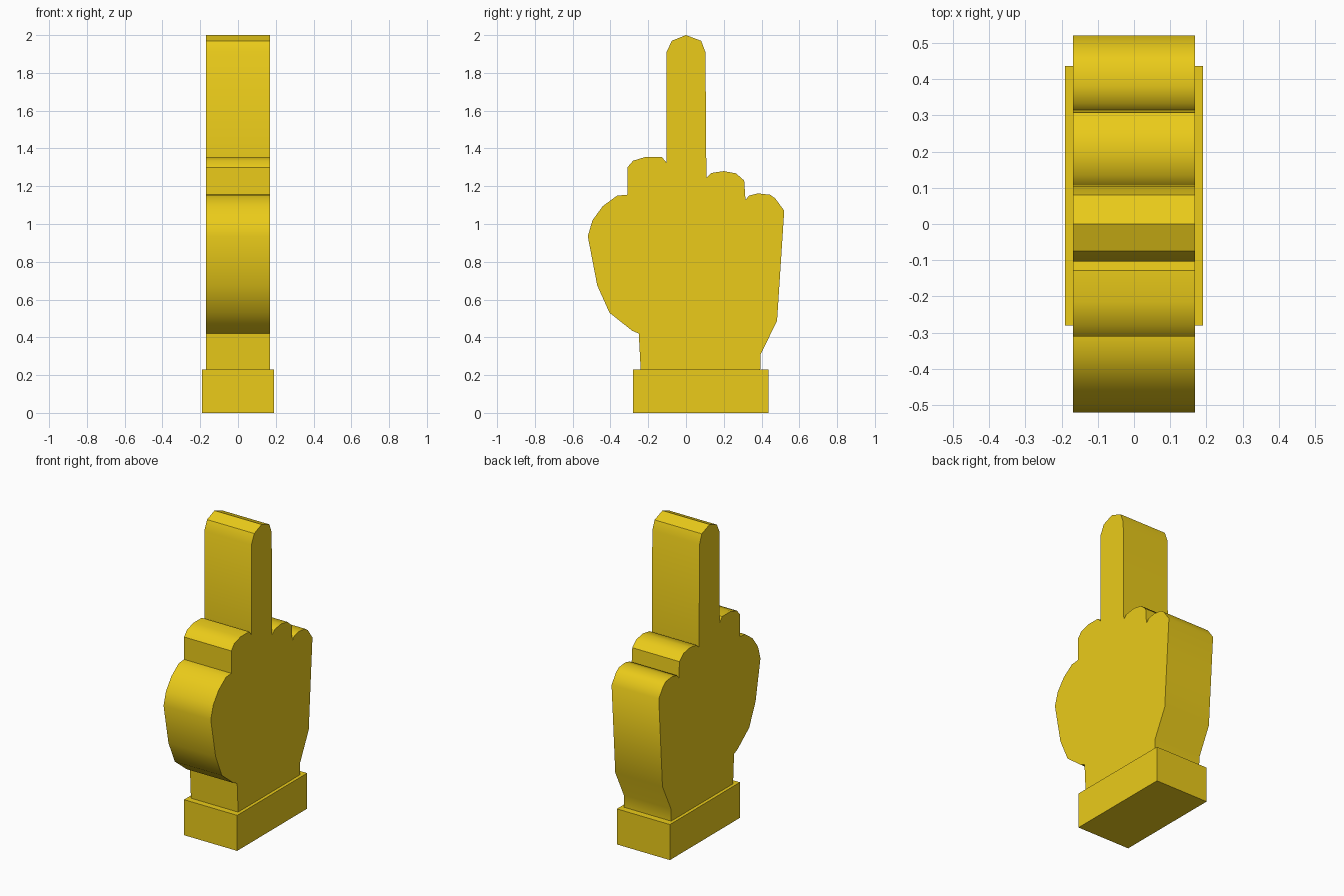
import bpy, bmesh, math

if "Cube" in bpy.data.objects:
    bpy.data.objects.remove(bpy.data.objects["Cube"])

gold = bpy.data.materials.new("gold")
gold.diffuse_color = (0.83, 0.60, 0.01, 1)
gold.use_nodes = True
gold.node_tree.nodes["Principled BSDF"].inputs["Base Color"].default_value = gold.diffuse_color


def extrude_profile(name, points, half_width):
    """Solid made by extruding a (y, z) outline along x."""
    bm = bmesh.new()
    face = bm.faces.new([bm.verts.new((-half_width, y, z)) for y, z in points])
    ext = bmesh.ops.extrude_face_region(bm, geom=[face])
    verts = [v for v in ext["geom"] if isinstance(v, bmesh.types.BMVert)]
    bmesh.ops.translate(bm, verts=verts, vec=(2 * half_width, 0, 0))
    bmesh.ops.recalc_face_normals(bm, faces=bm.faces)
    mesh = bpy.data.meshes.new(name)
    bm.to_mesh(mesh)
    bm.free()
    mesh.materials.append(gold)
    obj = bpy.data.objects.new(name, mesh)
    bpy.context.collection.objects.link(obj)
    return obj


# Hand outline, section by section, clockwise from the wrist
wrist_front = [(-0.24, 0.23), (-0.25, 0.42), (-0.285, 0.435)]
thumb = [(-0.405, 0.53), (-0.47, 0.675), (-0.52, 0.935), (-0.495, 1.02),
         (-0.44, 1.095), (-0.365, 1.15), (-0.31, 1.155)]
index_knuckle = [(-0.31, 1.30), (-0.28, 1.335), (-0.215, 1.355),
                 (-0.128, 1.355), (-0.103, 1.325)]
raised_finger = [(-0.103, 1.91), (-0.075, 1.97), (0, 2.0),
                 (0.08, 1.97), (0.103, 1.91), (0.108, 1.245)]
ring_knuckle = [(0.133, 1.27), (0.20, 1.28), (0.265, 1.268),
                (0.308, 1.23), (0.315, 1.127)]
little_knuckle = [(0.333, 1.15), (0.38, 1.162), (0.445, 1.155),
                  (0.473, 1.135), (0.52, 1.07)]
wrist_back = [(0.482, 0.487), (0.395, 0.31), (0.393, 0.23)]

hand = extrude_profile("hand", wrist_front + thumb + index_knuckle + raised_finger
                       + ring_knuckle + little_knuckle + wrist_back, 0.169)

# Cuff the hand stands on
cuff = extrude_profile("cuff", [(-0.28, 0), (-0.28, 0.23), (0.436, 0.23), (0.436, 0)], 0.19)

# Rounded outline shades smooth, creases stay sharp
bpy.ops.object.select_all(action='DESELECT')
hand.select_set(True)
bpy.context.view_layer.objects.active = hand
bpy.ops.object.shade_smooth_by_angle(angle=math.radians(40))
